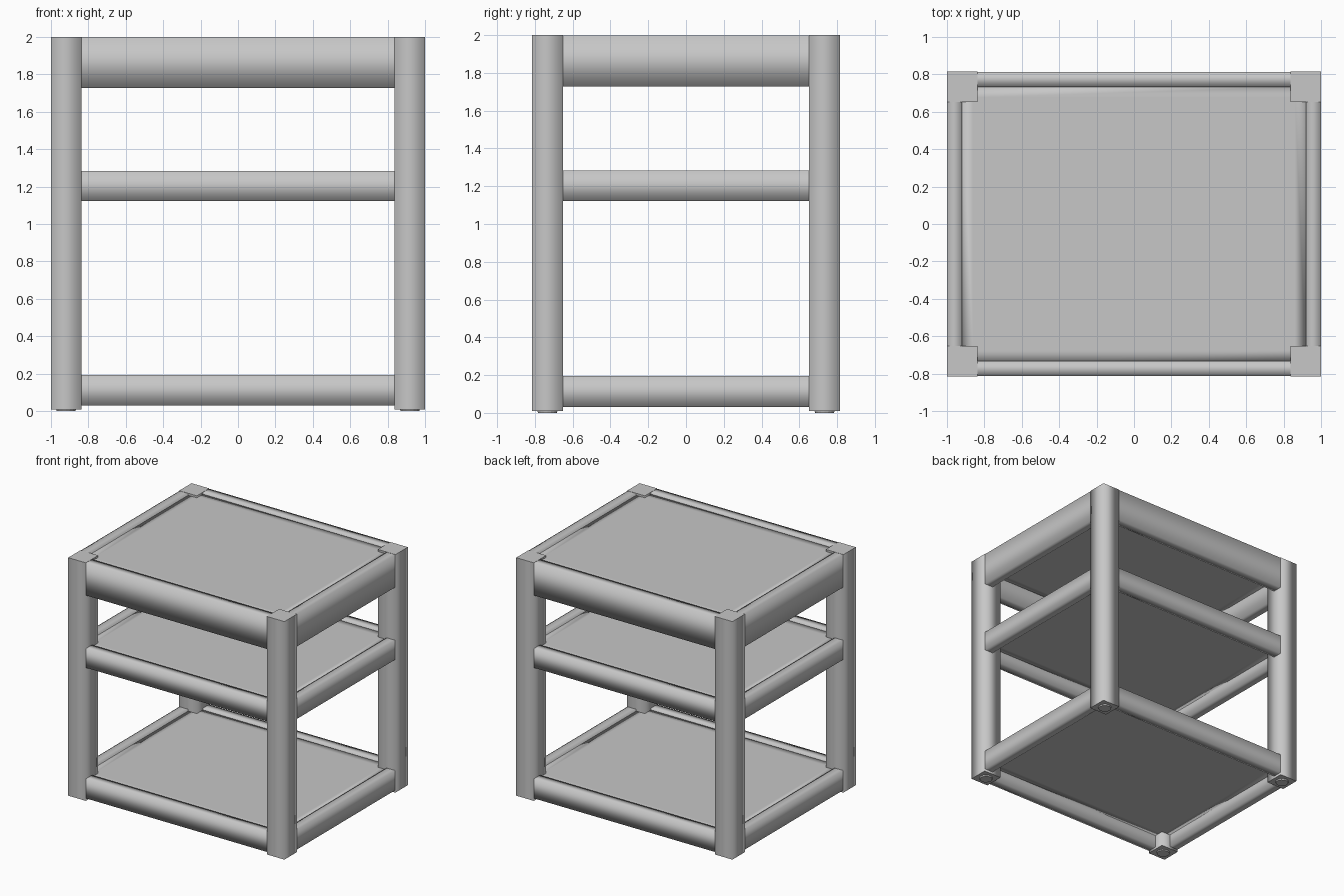
import bpy
import bmesh
from mathutils import Vector

cube = bpy.data.objects.get("Cube")
if cube:
    bpy.data.objects.remove(cube, do_unlink=True)

grey = bpy.data.materials.new("plain grey")
grey.use_nodes = True
colour = (0.57, 0.57, 0.57, 1)
grey.diffuse_color = colour
grey.node_tree.nodes["Principled BSDF"].inputs["Base Color"].default_value = colour

HX, HY = 1.0, 0.815       # half width and half depth
LEG, RAIL = 0.163, 0.082  # post thickness and rail thickness


def box(low, high):
    """Smooth shaded box between two corners."""
    low, high = Vector(low), Vector(high)
    bm = bmesh.new()
    bmesh.ops.create_cube(bm, size=1)
    for v in bm.verts:
        v.co = (low + high) / 2 + v.co * (high - low)
    bm.normal_update()
    for f in bm.faces:
        f.smooth = True
    return bm


def finish(name, bm):
    mesh = bpy.data.meshes.new(name)
    bm.to_mesh(mesh)
    bm.free()
    mesh.materials.append(grey)
    obj = bpy.data.objects.new(name, mesh)
    bpy.context.collection.objects.link(obj)


def bar(name, low, high, axis):
    """Bar shaded softly around its length, with crisp end caps."""
    bm = box(low, high)
    for f in bm.faces:
        if abs(f.normal[axis]) > 0.9:
            f.smooth = False
            for e in f.edges:
                e.smooth = False
    finish(name, bm)


def shelf(name, low, high):
    """Flat panel whose shading softens only in a border at the edges."""
    bm = box(low, high)
    wide = [f for f in bm.faces if abs(f.normal.z) > 0.9]
    bmesh.ops.inset_individual(bm, faces=wide, thickness=RAIL)
    finish(name, bm)


# Corner posts with small round glides underneath
for sx, side in ((-1, "right"), (1, "left")):
    for sy, end in ((-1, "front"), (1, "back")):
        xs = sorted((sx * HX, sx * (HX - LEG)))
        ys = sorted((sy * HY, sy * (HY - LEG)))
        bar(f"{end}_{side}_leg", (xs[0], ys[0], 0.01), (xs[1], ys[1], 2), 2)
        bm = bmesh.new()
        bmesh.ops.create_cone(bm, cap_ends=True, segments=16,
                              radius1=0.05, radius2=0.055, depth=0.02)
        bmesh.ops.translate(bm, verts=bm.verts,
                            vec=(sum(xs) / 2, sum(ys) / 2, 0.01))
        finish(f"{end}_{side}_glide", bm)

# Three tiers: rail bottom, rail top and panel underside
tiers = {"top": (1.727, 1.998, 1.895),
         "middle": (1.122, 1.283, 1.225),
         "bottom": (0.03, 0.194, 0.135)}
ix, iy = HX - LEG, HY - LEG
px, py = HX - RAIL, HY - RAIL
for tier, (z0, z1, under) in tiers.items():
    for s, end, side in ((-1, "front", "right"), (1, "back", "left")):
        ys = sorted((s * (HY - 0.002), s * py))
        xs = sorted((s * (HX - 0.002), s * px))
        bar(f"{tier}_{end}_rail", (-ix, ys[0], z0), (ix, ys[1], z1), 0)
        bar(f"{tier}_{side}_rail", (xs[0], -iy, z0), (xs[1], iy, z1), 1)
    shelf(f"{tier}_shelf", (-px, -py, under), (px, py, z1 - 0.015))
